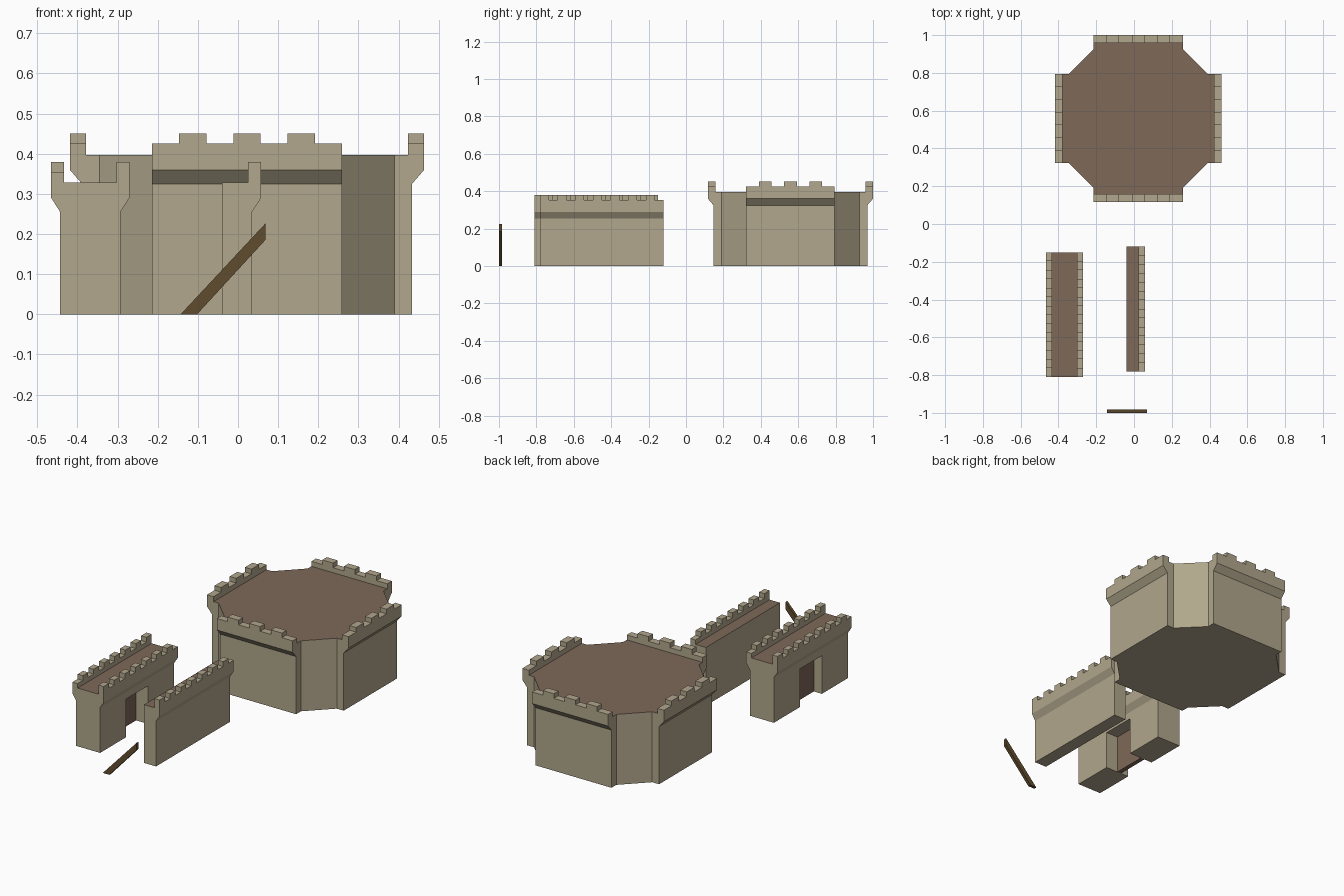
import bpy, bmesh, math
from mathutils import Vector, Matrix

if "Cube" in bpy.data.objects:
    bpy.data.objects.remove(bpy.data.objects["Cube"])


def material(name, rgb):
    m = bpy.data.materials.new(name)
    m.diffuse_color = (*rgb, 1)
    m.use_nodes = True
    m.node_tree.nodes["Principled BSDF"].inputs["Base Color"].default_value = m.diffuse_color
    return m


STONE = material("stone", (0.44, 0.385, 0.265))
FLOOR = material("floor", (0.21, 0.138, 0.098))
WOOD = material("wood", (0.12, 0.073, 0.028))


def prism(bm, profile, y0, y1, mat=Matrix()):
    """Extrude an (x, z) profile from y0 to y1."""
    rings = [[bm.verts.new(mat @ Vector((x, y, z))) for x, z in profile] for y in (y0, y1)]
    n = len(profile)
    for i in range(n):
        j = (i + 1) % n
        bm.faces.new((rings[0][i], rings[0][j], rings[1][j], rings[1][i]))
    bm.faces.new(rings[0])
    bm.faces.new(rings[1][::-1])


def box(bm, x0, x1, y0, y1, z0, z1, mat=Matrix()):
    prism(bm, [(x0, z0), (x1, z0), (x1, z1), (x0, z1)], y0, y1, mat)


def finish(bm, name, mats, floor_z=None):
    bmesh.ops.recalc_face_normals(bm, faces=bm.faces)
    for f in bm.faces:
        if floor_z and f.normal.z > 0.9 and abs(f.calc_center_median().z - floor_z) < 1e-4:
            f.material_index = 1
    me = bpy.data.meshes.new(name)
    bm.to_mesh(me)
    bm.free()
    for m in mats:
        me.materials.append(m)
    ob = bpy.data.objects.new(name, me)
    bpy.context.collection.objects.link(ob)
    return ob


# Octagonal keep with four overhanging battlements
A, H, ROOF = 0.368, 0.2365, 0.397
bm = bmesh.new()
outline = []
for k in range(4):
    rot = Matrix.Rotation(k * math.pi / 2, 3, 'Z')
    outline += [rot @ Vector((A, -H, 0)), rot @ Vector((A, H, 0))]
low = [bm.verts.new(p) for p in outline]
top = [bm.verts.new(p + Vector((0, 0, ROOF))) for p in outline]
bm.faces.new(low[::-1])
bm.faces.new(top)
for i in range(1, 8, 2):
    j = (i + 1) % 8
    bm.faces.new((low[i], low[j], top[j], top[i]))
side = [(A, 0), (0.411, 0), (0.411, 0.325), (0.4415, 0.36), (0.4415, 0.425),
        (0.401, 0.425), (0.401, ROOF), (A, ROOF)]
step = 2 * H / 7
for k in range(4):
    rot = Matrix.Rotation(k * math.pi / 2, 4, 'Z')
    prism(bm, side, -H, H, rot)
# open the hidden joints between the core and the side walls
inner = [f for f in bm.faces if len(f.verts) == 4
         and abs(max(abs(f.calc_center_median().x), abs(f.calc_center_median().y)) - A) < 1e-4]
bmesh.ops.delete(bm, geom=inner, context='FACES_ONLY')
bmesh.ops.remove_doubles(bm, verts=bm.verts, dist=1e-4)
for k in range(4):
    rot = Matrix.Rotation(k * math.pi / 2, 4, 'Z')
    for s in (1, 3, 5):
        box(bm, 0.401, 0.4415, -H + s * step, -H + (s + 1) * step, 0.425, 0.451, rot)
keep = finish(bm, "keep", [STONE, FLOOR], ROOF)
keep.location = (0.0225, 0.5585, 0)

# Curtain wall dimensions
LENGTH, WALK = 0.66, 0.328
seg = LENGTH / 14


def merlons(bm, x0, x1, y0, first):
    for s in range(first, 14, 2):
        box(bm, x0, x1, y0 + s * seg, y0 + (s + 1) * seg, 0.353, 0.38)


# Gate wall with a parapet on both sides
CX, Y0 = -0.368, -0.81
half = [(0.075, 0), (0.075, 0.255), (0.0975, 0.29), (0.0975, 0.353), (0.065, 0.353), (0.065, WALK)]
profile = [(CX + x, z) for x, z in half] + [(CX - x, z) for x, z in reversed(half)]
bm = bmesh.new()
prism(bm, profile, Y0, Y0 + LENGTH)
gate = finish(bm, "gate_wall", [STONE, FLOOR], WALK)

# Doorway cut through the gate wall
D0, D1, DTOP = -0.577, -0.382, 0.215
bm = bmesh.new()
box(bm, CX - 0.2, CX + 0.2, D0, D1, -0.1, DTOP)
cutter = finish(bm, "doorway_cutter", [STONE])
cutter.hide_render = True
mod = gate.modifiers.new("doorway", 'BOOLEAN')
mod.operation, mod.solver, mod.object = 'DIFFERENCE', 'EXACT', cutter
bpy.context.view_layer.objects.active = gate
bpy.ops.object.modifier_apply(modifier=mod.name)
bpy.data.objects.remove(cutter)

bm = bmesh.new()
merlons(bm, CX - 0.0975, CX - 0.065, Y0, 1)
merlons(bm, CX + 0.065, CX + 0.0975, Y0, 0)
finish(bm, "gate_merlons", [STONE])

bm = bmesh.new()
box(bm, CX - 0.025, CX, D0, D1, 0, DTOP)
finish(bm, "gate_door", [FLOOR])

# Half wall with one parapet
Y1 = -0.78
bm = bmesh.new()
prism(bm, [(-0.04, 0), (0.035, 0), (0.035, 0.255), (0.0575, 0.29), (0.0575, 0.353),
           (0.025, 0.353), (0.025, WALK), (-0.04, WALK)], Y1, Y1 + LENGTH)
merlons(bm, 0.025, 0.0575, Y1, 0)
finish(bm, "half_wall", [STONE, FLOOR], WALK)

# Slanted wooden brace
bm = bmesh.new()
prism(bm, [(-0.143, 0), (-0.102, 0), (0.068, 0.185), (0.068, 0.226)], -1.0, -0.983)
finish(bm, "wooden_brace", [WOOD])
